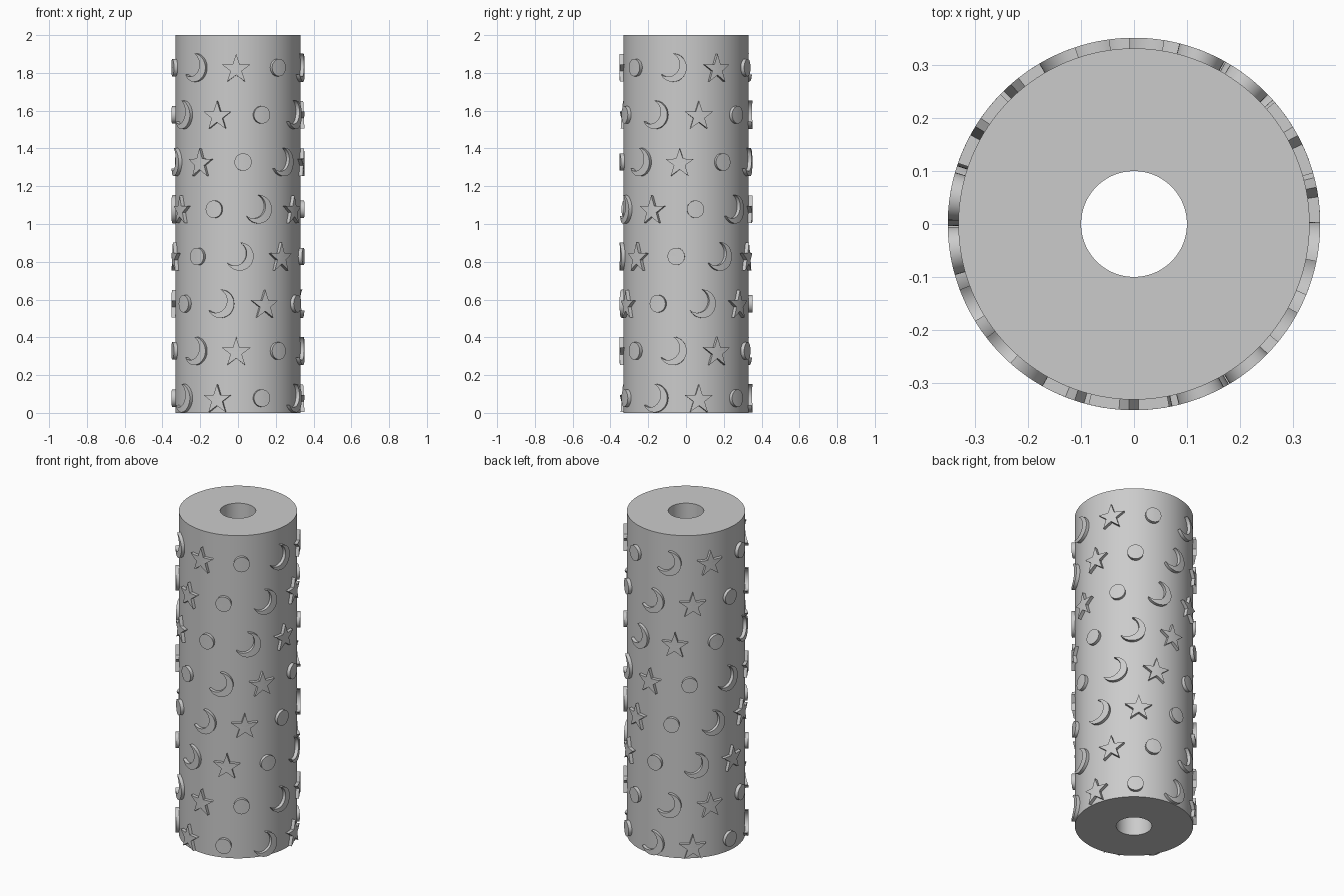
import bpy, bmesh, math
from math import sin, cos, pi, radians

BODY_R, HOLE_R, RELIEF_R, HEIGHT = 0.332, 0.1, 0.352, 2.0

cube = bpy.data.objects.get("Cube")
if cube:
    bpy.data.objects.remove(cube, do_unlink=True)

clay = bpy.data.materials.new("light grey")
clay.use_nodes = True
GREY = (0.6, 0.6, 0.6, 1)
clay.diffuse_color = GREY
clay.node_tree.nodes["Principled BSDF"].inputs["Base Color"].default_value = GREY


def finish(bm, name):
    """Turn a bmesh into a shaded mesh object."""
    bmesh.ops.recalc_face_normals(bm, faces=bm.faces)
    mesh = bpy.data.meshes.new(name)
    bm.to_mesh(mesh)
    bm.free()
    mesh.materials.append(clay)
    obj = bpy.data.objects.new(name, mesh)
    bpy.context.collection.objects.link(obj)
    bpy.ops.object.select_all(action='DESELECT')
    obj.select_set(True)
    bpy.context.view_layer.objects.active = obj
    bpy.ops.object.shade_smooth_by_angle(angle=radians(30))
    return obj


def roller_body(segments=128):
    """Thick tube: a rectangular section swept around the axis."""
    bm = bmesh.new()
    section = [(HOLE_R, 0), (BODY_R, 0), (BODY_R, HEIGHT), (HOLE_R, HEIGHT)]
    rings = []
    for i in range(segments):
        a = 2 * pi * i / segments
        rings.append([bm.verts.new((r * cos(a), r * sin(a), z)) for r, z in section])
    for i, ring in enumerate(rings):
        after = rings[(i + 1) % segments]
        for j in range(4):
            k = (j + 1) % 4
            bm.faces.new((ring[j], after[j], after[k], ring[k]))
    return finish(bm, "roller_body")


def relief(name, inner, outer, closed, steps=3):
    """Fill between two flat outlines, thicken, and wrap onto the roller."""
    bm = bmesh.new()
    rows = []
    for s in range(steps + 1):
        t = s / steps
        rows.append([bm.verts.new((a[0] + (b[0] - a[0]) * t, 0, a[1] + (b[1] - a[1]) * t))
                     for a, b in zip(inner, outer)])
    n = len(inner)
    for lo, hi in zip(rows, rows[1:]):
        for i in range(n if closed else n - 1):
            j = (i + 1) % n
            bm.faces.new((lo[i], lo[j], hi[j], hi[i]))
    bmesh.ops.remove_doubles(bm, verts=bm.verts, dist=1e-5)
    # the lower copy sits inside the body
    top = bmesh.ops.extrude_face_region(bm, geom=list(bm.faces))["geom"]
    for v in top:
        if isinstance(v, bmesh.types.BMVert):
            v.co.y = 1
    for v in bm.verts:
        r = RELIEF_R if v.co.y > 0.5 else BODY_R - 0.008
        a = v.co.x / RELIEF_R
        v.co = (r * sin(a), -r * cos(a), v.co.z)
    return finish(bm, name)


def arc(cx, cz, r, start, end, count):
    return [(cx + r * cos(start + (end - start) * i / count),
             cz + r * sin(start + (end - start) * i / count)) for i in range(count + 1)]


def star_outline(r=0.081, ratio=0.39, split=3):
    """Five-pointed star, each edge split so that it can bend."""
    corners = [((r if i % 2 == 0 else r * ratio) * cos(pi / 2 + i * pi / 5),
                (r if i % 2 == 0 else r * ratio) * sin(pi / 2 + i * pi / 5) - 0.008)
               for i in range(10)]
    points = []
    for i, a in enumerate(corners):
        b = corners[(i + 1) % 10]
        points += [(a[0] + (b[0] - a[0]) * k / split, a[1] + (b[1] - a[1]) * k / split)
                   for k in range(split)]
    return points


def moon_arcs(r=0.075, half_gap=radians(59), facing=radians(149), depth=0.033, count=32):
    """Outer and inner arc of a crescent that share both tips."""
    outer = arc(0, 0, r, facing + half_gap, facing + 2 * pi - half_gap, count)
    half_chord, mid = r * sin(half_gap), r * cos(half_gap)
    sagitta = mid + depth
    ri = (half_chord ** 2 + sagitta ** 2) / (2 * sagitta)
    off = ri - depth
    tip = math.atan2(half_chord, mid - off)
    inner = arc(off * cos(facing), off * sin(facing), ri,
                facing + tip, facing + 2 * pi - tip, count)
    return inner, outer


roller_body()

# One of each raised symbol
dot_outline = arc(0, 0, 0.046, 0, 2 * pi, 32)[:-1]
star_points = star_outline()
moon_inner, moon_outer = moon_arcs()
symbols = [
    (relief("star", [(0, -0.008)] * len(star_points), star_points, True), 0),
    (relief("dot", [(0, 0)] * len(dot_outline), dot_outline, True), 40),
    (relief("moon", moon_inner, moon_outer, False), 80),
]

# Eight staggered rows, each with three of every symbol
for row in range(8):
    z = 1.828 - 0.25 * row
    shift = -1.6 - 17 * (row % 3) - 60 * (row // 3)
    for source, offset in symbols:
        for turn in range(3):
            first = row == 0 and turn == 0
            obj = source if first else source.copy()
            if not first:
                bpy.context.collection.objects.link(obj)
            obj.location.z = z
            obj.rotation_euler.z = radians(shift + offset + 120 * turn)
